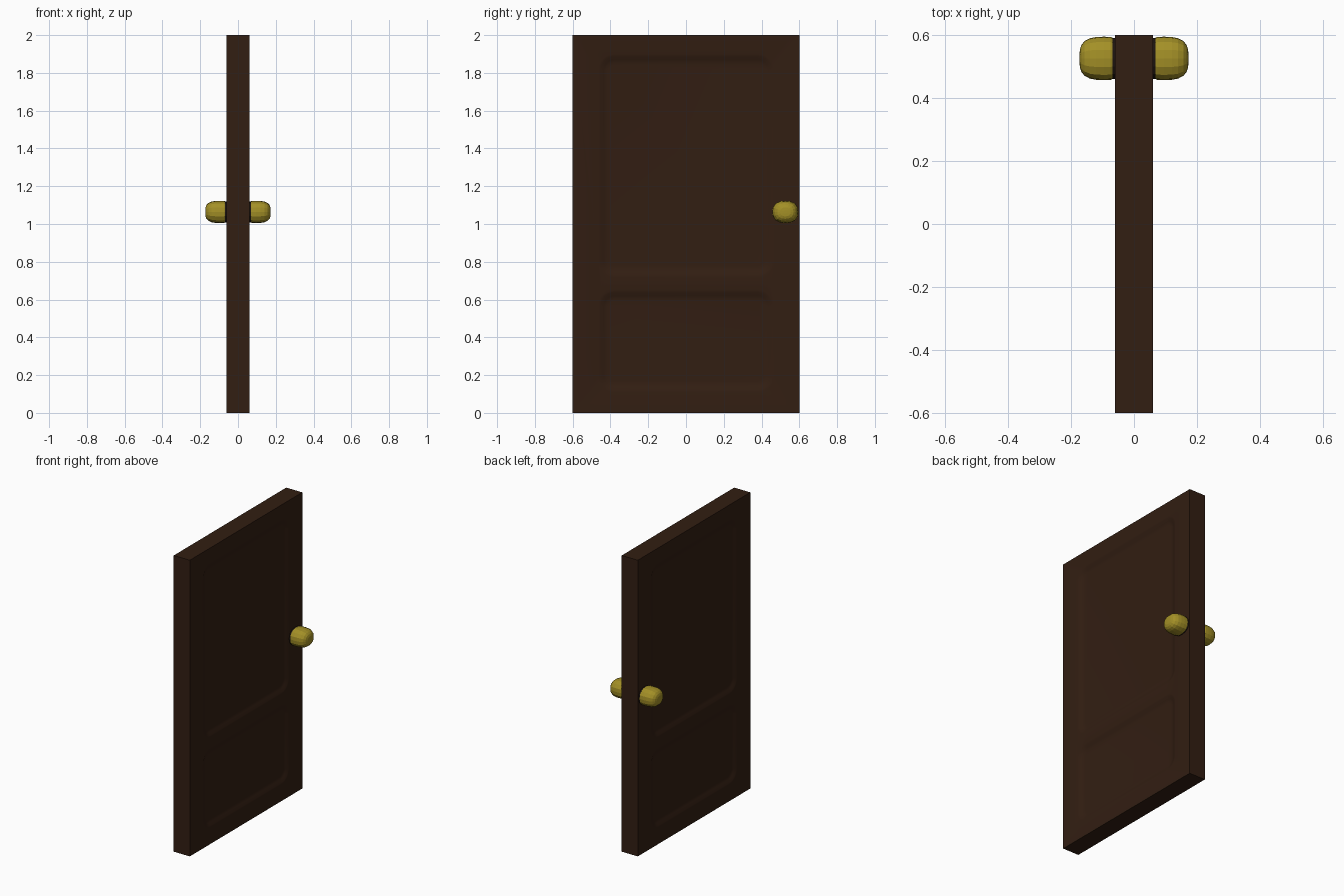
import bpy, bmesh, math

if "Cube" in bpy.data.objects:
    bpy.data.objects.remove(bpy.data.objects["Cube"])

HALF_T = 0.06          # half thickness of the slab
KNOB_Y, KNOB_Z = 0.526, 1.064


def material(name, rgb):
    m = bpy.data.materials.new(name)
    m.diffuse_color = (*rgb, 1)
    m.use_nodes = True
    m.node_tree.nodes["Principled BSDF"].inputs["Base Color"].default_value = m.diffuse_color
    return m


def loft(name, rings, mat):
    """Closed solid through a list of equally long point rings."""
    bm = bmesh.new()
    loops = [[bm.verts.new(p) for p in ring] for ring in rings]
    n = len(loops[0])
    for a, b in zip(loops, loops[1:]):
        for i in range(n):
            j = (i + 1) % n
            bm.faces.new((a[i], a[j], b[j], b[i]))
    bm.faces.new(loops[0][::-1])
    bm.faces.new(loops[-1])
    bmesh.ops.recalc_face_normals(bm, faces=bm.faces)
    me = bpy.data.meshes.new(name)
    bm.to_mesh(me)
    bm.free()
    ob = bpy.data.objects.new(name, me)
    bpy.context.collection.objects.link(ob)
    me.materials.append(mat)
    return ob


def rounded_rect(x, w, z0, z1, r, steps=6):
    """Rounded rectangle in the plane of the door face."""
    pts = []
    corners = ((w - r, z1 - r), (r - w, z1 - r), (r - w, z0 + r), (w - r, z0 + r))
    for k, (cy, cz) in enumerate(corners):
        for i in range(steps + 1):
            a = math.radians(90 * (k + i / steps))
            pts.append((x, cy + r * math.cos(a), cz + r * math.sin(a)))
    return pts


def oval(x, ry, rz, n=16, power=2.5):
    """Slightly squared oval around the knob axis."""
    pts = []
    for i in range(n):
        a = 2 * math.pi * i / n
        c, s = math.cos(a), math.sin(a)
        k = (abs(c) ** power + abs(s) ** power) ** (-1 / power)
        pts.append((x, KNOB_Y + ry * k * c, KNOB_Z + rz * k * s))
    return pts


wood = material("dark_wood", (0.032, 0.013, 0.006))
brass = material("brass", (0.37, 0.28, 0.02))
dark = material("dark_metal", (0.012, 0.007, 0.005))

# Door slab
bpy.ops.mesh.primitive_cube_add(size=1, location=(0, 0, 1))
door = bpy.context.object
door.name = "door_slab"
door.scale = (2 * HALF_T, 1.2, 2)
bpy.ops.object.transform_apply(location=True, scale=True)
door.data.materials.append(wood)

# Softly sloped recessed panels on both faces: (inset, depth)
groove = ((0, -0.02), (0, 0), (0.012, 0.002), (0.03, 0.010), (0.045, 0.014), (0.06, 0.015))
for side in (-1, 1):
    for z0, z1 in ((0.11, 0.65), (0.72, 1.90)):
        rings = [rounded_rect(side * (HALF_T - d), 0.465 - i, z0 + i, z1 - i, 0.085 - i)
                 for i, d in groove]
        cutter = loft("panel_cutter", rings, wood)
        cutter.hide_render = True
        mod = door.modifiers.new("panel", 'BOOLEAN')
        mod.operation = 'DIFFERENCE'
        mod.solver = 'EXACT'
        mod.object = cutter
        bpy.context.view_layer.objects.active = door
        bpy.ops.object.modifier_apply(modifier=mod.name)
        bpy.data.objects.remove(cutter)

bpy.ops.object.select_all(action='DESELECT')
door.select_set(True)
bpy.context.view_layer.objects.active = door
bpy.ops.object.shade_smooth_by_angle(angle=math.radians(35))

# Knob on each face with a dark collar: (distance from face, radius factor)
profile = ((0.008, 0.95), (0.014, 0.985), (0.035, 1.0), (0.060, 0.985), (0.080, 0.93),
           (0.097, 0.80), (0.107, 0.62), (0.112, 0.40), (0.113, 0.15))
for side, tag in ((-1, "left"), (1, "right")):
    loft("knob_" + tag, [oval(side * (HALF_T + d), 0.069 * f, 0.059 * f)
                         for d, f in profile], brass)
    loft("knob_collar_" + tag, [oval(side * (HALF_T + d), 0.065, 0.055)
                                for d in (-0.005, 0.009)], dark)
